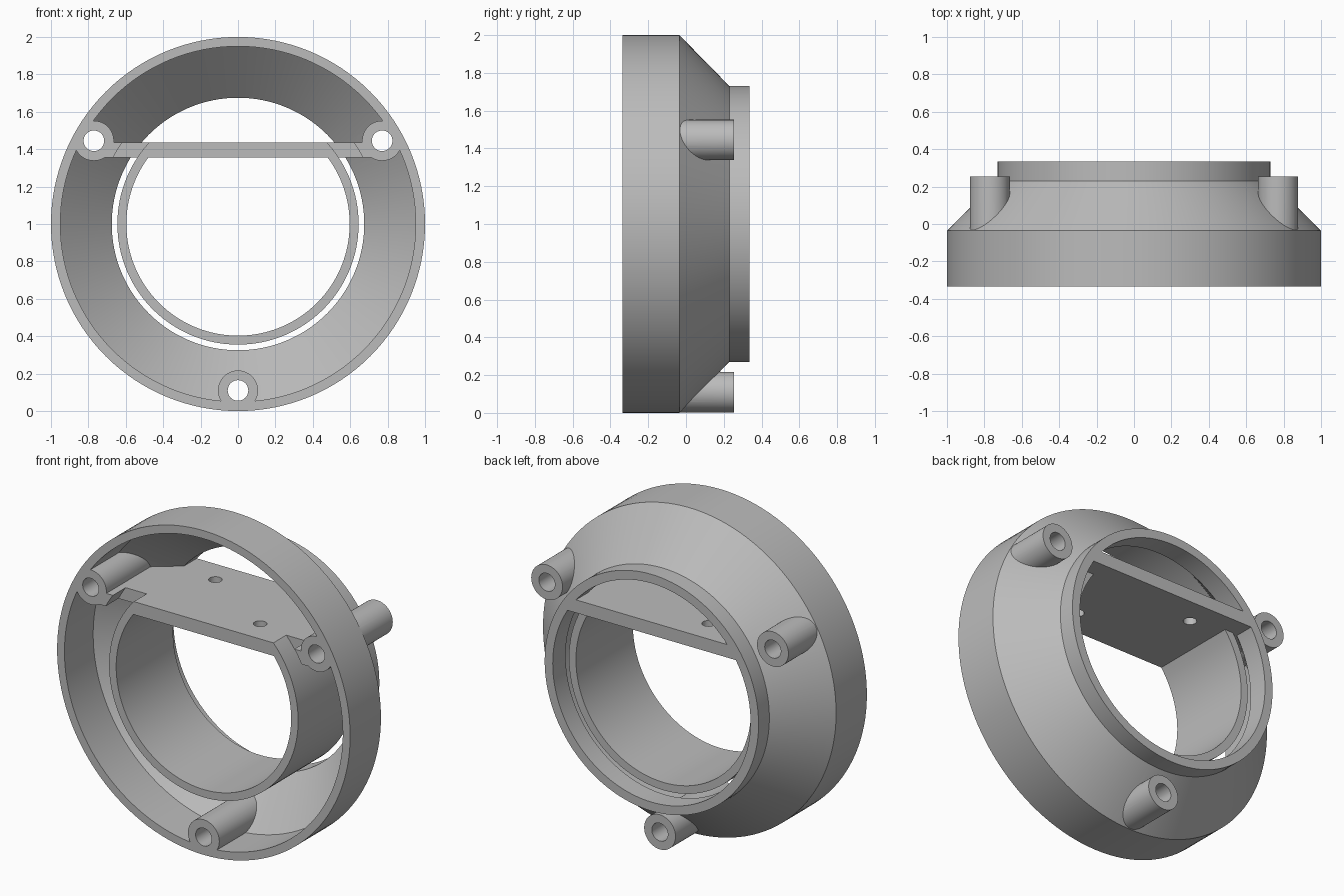
import bpy, bmesh, math
from mathutils import Matrix, Vector

if "Cube" in bpy.data.objects:
    bpy.data.objects.remove(bpy.data.objects["Cube"])

FRONT, BACK = -0.335, 0.335
CENTRE = (0, 0, 1)
SEG = 128

grey = bpy.data.materials.new("plain grey")
grey.diffuse_color = (0.5, 0.5, 0.5, 1)
grey.use_nodes = True
grey.node_tree.nodes["Principled BSDF"].inputs["Base Color"].default_value = grey.diffuse_color


def finish(bm, name):
    bmesh.ops.recalc_face_normals(bm, faces=bm.faces)
    me = bpy.data.meshes.new(name)
    bm.to_mesh(me)
    bm.free()
    me.materials.append(grey)
    ob = bpy.data.objects.new(name, me)
    bpy.context.collection.objects.link(ob)
    return ob


def revolve(name, profile, centre=CENTRE):
    """Closed (radius, y) profile turned around the y axis through centre."""
    bm = bmesh.new()
    rings = []
    for r, y in profile:
        rings.append([bm.verts.new(Vector(centre) + Vector((
            r * math.cos(2 * math.pi * i / SEG), y, r * math.sin(2 * math.pi * i / SEG))))
            for i in range(SEG)])
    for a, b in zip(rings, rings[1:] + rings[:1]):
        for i in range(SEG):
            j = (i + 1) % SEG
            bm.faces.new((a[i], a[j], b[j], b[i]))
    return finish(bm, name)


def cylinder(name, radius, depth, centre, along_y=True, sides=48):
    bm = bmesh.new()
    rot = Matrix.Rotation(math.pi / 2, 4, 'X') if along_y else Matrix()
    bmesh.ops.create_cone(bm, cap_ends=True, segments=sides, radius1=radius, radius2=radius,
                          depth=depth, matrix=Matrix.Translation(centre) @ rot)
    return finish(bm, name)


def slab(name, outline, z0, z1):
    """Outline in x, y extruded from z0 to z1."""
    bm = bmesh.new()
    face = bm.faces.new([bm.verts.new((x, y, z0)) for x, y in outline])
    top = bmesh.ops.extrude_face_region(bm, geom=[face])['geom']
    bmesh.ops.translate(bm, vec=(0, 0, z1 - z0),
                        verts=[v for v in top if isinstance(v, bmesh.types.BMVert)])
    return finish(bm, name)


def combine(target, operation, others):
    for other in others:
        mod = target.modifiers.new("cut", 'BOOLEAN')
        mod.operation, mod.solver, mod.object = operation, 'EXACT', other
    deps = bpy.context.evaluated_depsgraph_get()
    me = bpy.data.meshes.new_from_object(target.evaluated_get(deps))
    target.modifiers.clear()
    target.data = me
    for other in others:
        bpy.data.objects.remove(other)


# Outer shell: cylinder wall, cone and short rear collar
housing = revolve("housing", [
    (1.0, FRONT), (1.0, -0.035), (0.73, 0.23), (0.73, BACK),
    (0.675, BACK), (0.675, 0.21), (0.95, -0.055), (0.95, FRONT)])

# Inner tube, cut off inside the shelf
tube = revolve("inner_tube", [(0.645, FRONT), (0.645, 0.22), (0.597, 0.22), (0.597, FRONT)])
combine(tube, 'DIFFERENCE', [slab("tube_cutter", [(-1, -1), (1, -1), (1, 1), (-1, 1)], 1.395, 2)])

# Flat shelf with slots in line with the tube and two screw holes
half = [(0.77, FRONT), (0.77, 0.05), (0.585, 0.22), (0.585, BACK)]
shelf = slab("shelf", half + [(-x, y) for x, y in reversed(half)], 1.355, 1.435)
combine(shelf, 'DIFFERENCE', [
    revolve("slot_cutter", [(0.645, -0.5), (0.645, -0.21), (0.757, -0.21), (0.757, -0.5)]),
    cylinder("hole_cutter_a", 0.038, 0.3, (-0.27, 0.165, 1.4), False),
    cylinder("hole_cutter_b", 0.038, 0.3, (0.27, -0.17, 1.4), False)])

# Three screw bosses, evenly spaced
spots = [(0.89 * math.cos(math.radians(a)), 1 + 0.89 * math.sin(math.radians(a)))
         for a in (30, 150, 270)]
bosses = [cylinder("boss", 0.107, 0.255 - FRONT, (x, (0.255 + FRONT) / 2, z)) for x, z in spots]
combine(housing, 'UNION', bosses + [shelf, tube])
combine(housing, 'DIFFERENCE', [cylinder("screw_cutter", 0.055, 2, (x, 0, z)) for x, z in spots])

bpy.ops.object.select_all(action='DESELECT')
housing.select_set(True)
bpy.context.view_layer.objects.active = housing
bpy.ops.object.shade_smooth_by_angle(angle=math.radians(25))
